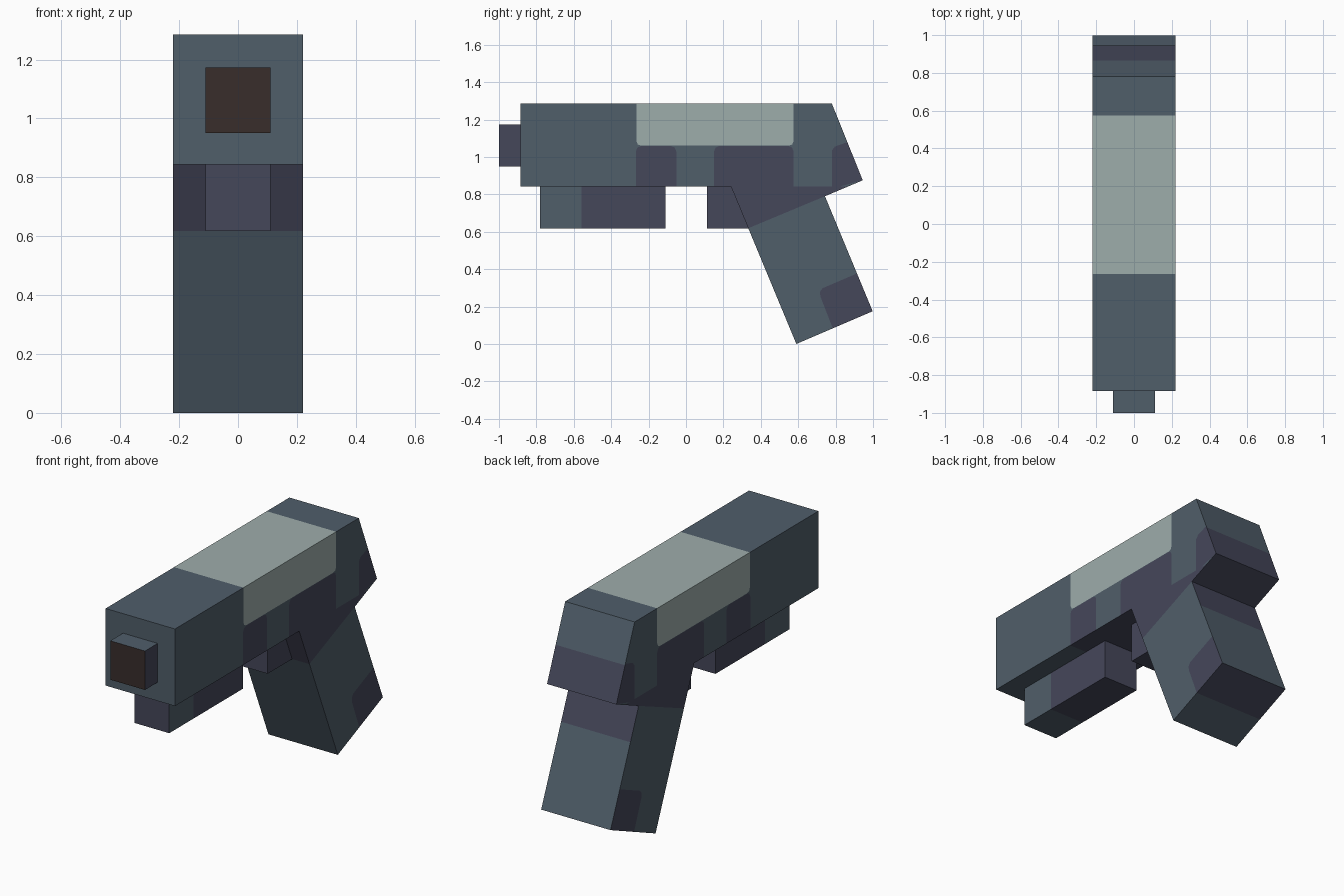
import bpy, bmesh
from mathutils import Vector

if "Cube" in bpy.data.objects:
    bpy.data.objects.remove(bpy.data.objects["Cube"])


def srgb(*c):
    return tuple(((v / 255 + 0.055) / 1.055) ** 2.4 for v in c) + (1.0,)


COLOURS = [("slate_blue", srgb(80, 94, 106)), ("dark_violet", srgb(69, 71, 90)),
           ("pale_sage", srgb(158, 173, 171)), ("bore_brown", srgb(56, 45, 43))]
MATS = []
for name, col in COLOURS:
    m = bpy.data.materials.new(name)
    m.diffuse_color = col
    m.use_nodes = True
    m.node_tree.nodes["Principled BSDF"].inputs["Base Color"].default_value = m.diffuse_color
    MATS.append(m)
SLATE, VIOLET, SAGE, BROWN = range(4)


def prism(profile, half):
    """Extrude a (y, z) profile across x from -half to +half."""
    bm = bmesh.new()
    face = bm.faces.new([bm.verts.new((-half, y, z)) for y, z in profile])
    ext = bmesh.ops.extrude_face_region(bm, geom=[face])["geom"]
    verts = [g for g in ext if isinstance(g, bmesh.types.BMVert)]
    bmesh.ops.translate(bm, verts=verts, vec=(2 * half, 0, 0))
    bmesh.ops.recalc_face_normals(bm, faces=bm.faces[:])
    return bm


def rect(y0, y1, z0, z1):
    return [(y0, z0), (y1, z0), (y1, z1), (y0, z1)]


def split(bm, faces, co, no):
    geom = list({g for f in faces for g in [f, *f.edges, *f.verts]})
    out = bmesh.ops.bisect_plane(bm, geom=geom, dist=1e-5, plane_co=co, plane_no=no)
    bm.normal_update()
    return [g for g in out["geom"] if isinstance(g, bmesh.types.BMFace)]


def paint(bm, poly, mat, rule=lambda n: True):
    """Cut a convex (y, z) patch into the faces that pass the normal rule."""
    pts = [Vector((0, y, z)) for y, z in poly]
    mid = sum(pts, Vector()) / len(pts)
    faces = [f for f in bm.faces if rule(f.normal)]
    for a, b in zip(pts, pts[1:] + pts[:1]):
        d = b - a
        no = Vector((0, d.z, -d.y)).normalized()
        if (mid - a).dot(no) > 0:
            no = -no
        if not faces:
            return
        faces = [f for f in split(bm, faces, a, no)
                 if (f.calc_center_median() - a).dot(no) < 1e-4]
    for f in faces:
        f.material_index = mat


def finish(bm, name):
    me = bpy.data.meshes.new(name)
    for m in MATS:
        me.materials.append(m)
    bm.to_mesh(me)
    bm.free()
    bpy.context.collection.objects.link(bpy.data.objects.new(name, me))


def side(n):
    return abs(n.x) > 0.5


def back(n):
    return n.y > 0.5


def front(n):
    return n.y < -0.5


def under(n):
    return n.z < -0.5


# Body and raked grip in one silhouette
body = prism([(-.885, .843), (.24, .843), (.59, .0), (.998, .175), (.743, .79),
              (.945, .875), (.78, 1.285), (-.885, 1.285)], .22)
split(body, body.faces[:], (0, 0, .843), (0, 0, 1))
# Pale top panel wrapping over both sides, with softened lower corners
paint(body, [(-.265, 1.3), (-.265, 1.085), (-.258, 1.067), (-.24, 1.06), (.55, 1.06),
             (.568, 1.067), (.575, 1.085), (.575, 1.3)], SAGE)
# Violet panels on the sides
paint(body, [(-.268, .843), (-.268, 1.03), (-.26, 1.05), (-.24, 1.058), (-.08, 1.058),
             (-.06, 1.05), (-.052, 1.03), (-.052, .843)], VIOLET, side)
paint(body, [(.15, .843), (.15, 1.03), (.158, 1.05), (.175, 1.058), (.55, 1.058),
             (.567, 1.05), (.575, 1.03), (.575, .843)], VIOLET, side)
paint(body, [(.2, .843), (.335, .618), (.743, .79), (.87, .843)], VIOLET, side)
paint(body, [(.78, .83), (.96, .88), (.96, 1.1), (.865, 1.08), (.795, 1.055),
             (.78, 1.035)], VIOLET, side)
# Violet bands on the back, the grip front and the undersides
paint(body, rect(.6, 1.1, .61, 1.07), VIOLET, back)
paint(body, rect(.2, .4, .618, .85), VIOLET, front)
paint(body, rect(.7, .96, .78, .9), VIOLET, under)
paint(body, rect(-.268, .25, .8, .88), VIOLET, under)
# Violet heel of the grip
paint(body, [(1.02, .122), (.79, .07), (.718, .255), (.717, .28), (.73, .298),
             (.912, .376), (.95, .39)], VIOLET,
      lambda n: side(n) or under(n))
finish(body, "body_and_grip")

# Muzzle with brown bore face
muzzle = prism(rect(-1, -.885, .95, 1.173), .11)
for f in muzzle.faces:
    f.material_index = BROWN if front(f.normal) else SLATE if f.normal.z > .5 else VIOLET
finish(muzzle, "muzzle")

# Under-barrel rail: slate nose sides, violet elsewhere
rail = prism(rect(-.78, -.11, .618, .843), .11)
for f in rail.faces:
    f.material_index = VIOLET
paint(rail, rect(-.8, -.56, .6, .86), SLATE, lambda n: not front(n))
finish(rail, "under_rail")

# Trigger block running back into the grip
trigger = prism([(.112, .618), (.335, .618), (.335, .843), (.112, .843)], .11)
for f in trigger.faces:
    f.material_index = VIOLET
finish(trigger, "trigger_block")
